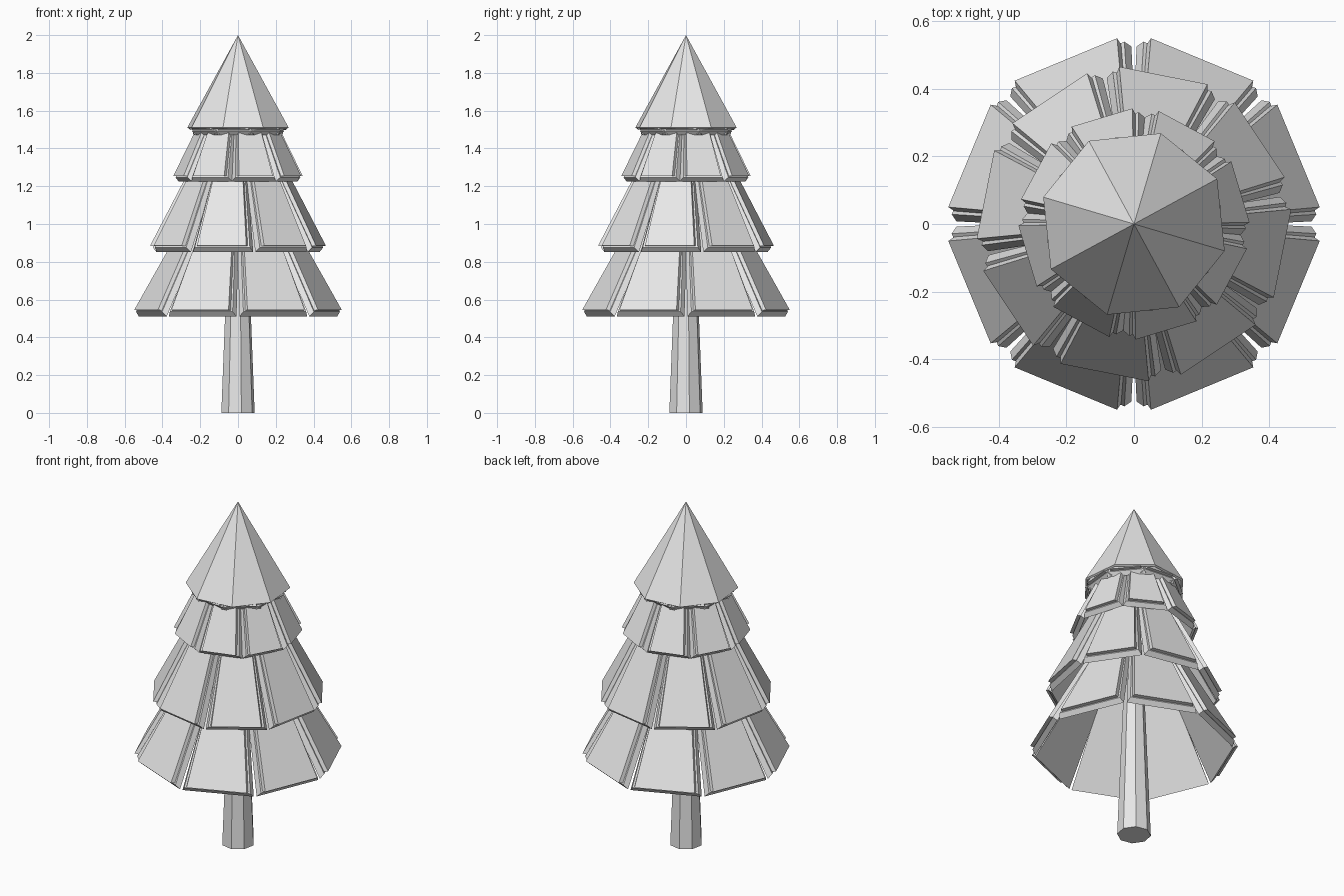
import bpy, bmesh
from math import radians, cos, sin, hypot
from mathutils import Vector, Matrix

cube = bpy.data.objects.get("Cube")
if cube:
    bpy.data.objects.remove(cube, do_unlink=True)

grey = bpy.data.materials.new("light grey")
grey.use_nodes = True
grey.diffuse_color = (0.8, 0.8, 0.8, 1)
grey.node_tree.nodes["Principled BSDF"].inputs["Base Color"].default_value = (0.8, 0.8, 0.8, 1)


def add_object(name, bm):
    bmesh.ops.recalc_face_normals(bm, faces=bm.faces)
    mesh = bpy.data.meshes.new(name)
    bm.to_mesh(mesh)
    bm.free()
    mesh.materials.append(grey)
    obj = bpy.data.objects.new(name, mesh)
    bpy.context.scene.collection.objects.link(obj)
    return obj


def cone(name, r1, r2, z1, z2, turn, capped):
    bm = bmesh.new()
    bmesh.ops.create_cone(
        bm, segments=8, radius1=r1, radius2=r2, depth=z2 - z1, cap_ends=capped,
        matrix=Matrix.Translation((0, 0, (z1 + z2) / 2)) @ Matrix.Rotation(radians(turn), 4, 'Z'))
    bmesh.ops.remove_doubles(bm, verts=bm.verts, dist=0.0001)
    return add_object(name, bm)


# Stepped edge of a panel: depth below the face, extra half width, extra length
STEPS = [(0, 0, 0), (0.02, 0.004, -0.008), (0.02, 0.016, 0), (0.05, 0.03, 0.012)]


def add_panel(bm, angle, reach, half, z, slope, top, size):
    """One tapered roof panel, lofted through the stepped loops."""
    length = hypot(1, slope)
    down = Vector((slope, 0, -1)) / length
    out = Vector((1, 0, slope)) / length
    taper = 1 - (top - z) * slope / reach
    low = Vector((reach, 0, z))
    high = Vector((reach * taper, 0, top))
    spin = Matrix.Rotation(angle, 3, 'Z')
    loops = []
    for depth, wide, extra in STEPS:
        a = low - out * depth * size + down * extra * size
        b = high - out * depth * size
        w = half + wide * size
        corners = [(a, -w), (a, w), (b, w * taper), (b, -w * taper)]
        loops.append([bm.verts.new(spin @ (p + Vector((0, s, 0)))) for p, s in corners])
    for one, two in zip(loops, loops[1:]):
        for i in range(4):
            j = (i + 1) % 4
            bm.faces.new((one[i], one[j], two[j], two[i]))
    bm.faces.new(loops[0])
    bm.faces.new(loops[-1][::-1])


# name, turn, reach, half width, edge height, slope, top height, step size
TIERS = [
    ("bottom_branches", 22.5, 0.527, 0.164, 0.545, 0.54, 1.02, 1),
    ("middle_branches", 33.8, 0.448, 0.133, 0.885, 0.50, 1.36, 1),
    ("upper_branches", 16.7, 0.329, 0.094, 1.255, 0.47, 1.62, 0.9),
    ("crown_branches", 39.5, 0.25, 0.08, 1.499, 0.53, 1.75, 0.85),
]
for name, turn, *shape in TIERS:
    bm = bmesh.new()
    for k in range(8):
        add_panel(bm, radians(turn + 45 * k), *shape)
    add_object(name, bm)

# Pointed top and trunk
crown = cone("crown", 0.28, 0, 1.51, 2, 28.5, False)
shell = crown.modifiers.new("thickness", 'SOLIDIFY')
shell.thickness = 0.012
cone("trunk", 0.09, 0.045, 0, 1.15, 11.5, True)
